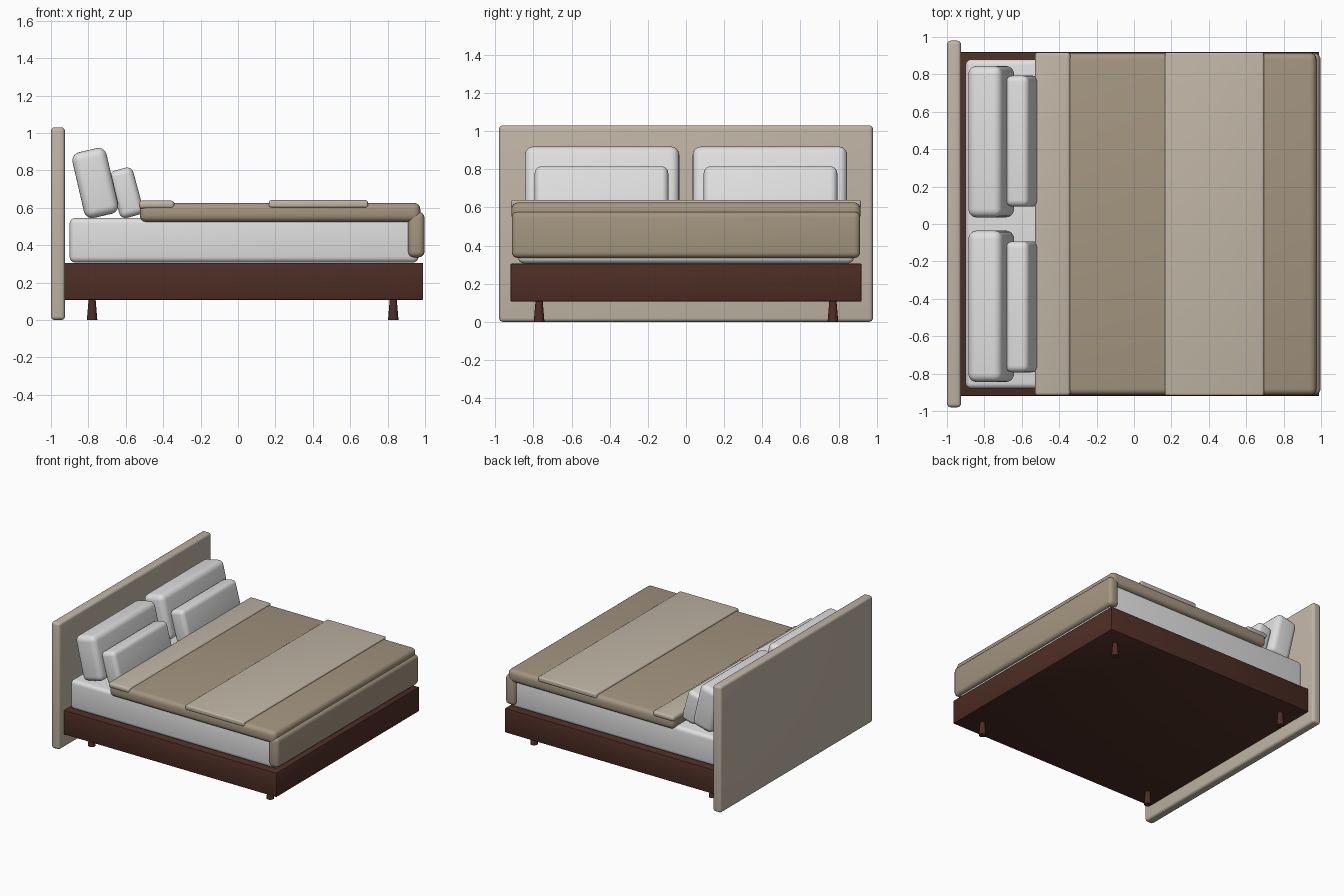
import bpy, math

if "Cube" in bpy.data.objects:
    bpy.data.objects.remove(bpy.data.objects["Cube"])


def material(name, rgb):
    m = bpy.data.materials.new(name)
    m.diffuse_color = (*rgb, 1)
    m.use_nodes = True
    m.node_tree.nodes["Principled BSDF"].inputs["Base Color"].default_value = m.diffuse_color
    return m


WOOD = material("dark_wood", (0.075, 0.027, 0.018))
WHITE = material("white_linen", (0.74, 0.74, 0.74))
TAUPE = material("taupe_fabric", (0.37, 0.30, 0.215))
BEIGE = material("beige_fabric", (0.53, 0.465, 0.38))


def box(name, x, y, z, mat, radius, segments=4, tilt=0):
    """Rounded box from (min, max) extents, optionally tilted about y."""
    bpy.ops.mesh.primitive_cube_add(
        size=1, location=[(a + b) / 2 for a, b in (x, y, z)])
    ob = bpy.context.object
    ob.name = name
    ob.scale = [b - a for a, b in (x, y, z)]
    bpy.ops.object.transform_apply(location=False, rotation=False, scale=True)
    bev = ob.modifiers.new("rounding", 'BEVEL')
    bev.width = radius
    bev.segments = segments
    bpy.ops.object.modifier_apply(modifier=bev.name)
    ob.rotation_euler.y = math.radians(tilt)
    ob.data.materials.append(mat)
    bpy.ops.object.shade_smooth_by_angle(angle=math.radians(40))
    return ob


def pillow(name, cx, cy, cz, thick, width, height, radius, tilt):
    box(name, (cx - thick / 2, cx + thick / 2), (cy - width / 2, cy + width / 2),
        (cz - height / 2, cz + height / 2), WHITE, radius, 5, tilt)


# Headboard and base
box("headboard", (-1.0, -0.925), (-0.98, 0.98), (0, 1.03), BEIGE, 0.02)
box("bed_base", (-0.93, 0.99), (-0.92, 0.92), (0.107, 0.305), WOOD, 0.006, 2)

# Legs, slightly wider at the floor
for x in (-0.78, 0.83):
    for y in (-0.77, 0.77):
        bpy.ops.mesh.primitive_cone_add(vertices=20, radius1=0.028, radius2=0.018,
                                        depth=0.12, location=(x, y, 0.06))
        leg = bpy.context.object
        leg.name = "leg"
        leg.data.materials.append(WOOD)
        bpy.ops.object.shade_smooth_by_angle(angle=math.radians(40))

# Mattress
box("mattress", (-0.9, 0.965), (-0.88, 0.88), (0.307, 0.545), WHITE, 0.03)

# Duvet, its drop at the foot, folded edge and throw
box("duvet", (-0.525, 0.975), (-0.915, 0.915), (0.524, 0.626), TAUPE, 0.035)
box("duvet_foot_drop", (0.91, 0.997), (-0.913, 0.913), (0.335, 0.577), TAUPE, 0.03)
box("duvet_fold", (-0.53, -0.34), (-0.918, 0.918), (0.594, 0.638), BEIGE, 0.018)
box("throw_blanket", (0.165, 0.695), (-0.918, 0.918), (0.600, 0.640), BEIGE, 0.012)

# Two rows of leaning pillows
for side, s in (("left", 1), ("right", -1)):
    pillow("large_pillow_" + side, -0.763, s * 0.44, 0.732,
           0.187, 0.81, 0.36, 0.045, -13)
    pillow("small_pillow_" + side, -0.597, s * 0.443, 0.68,
           0.13, 0.70, 0.261, 0.035, -15)
